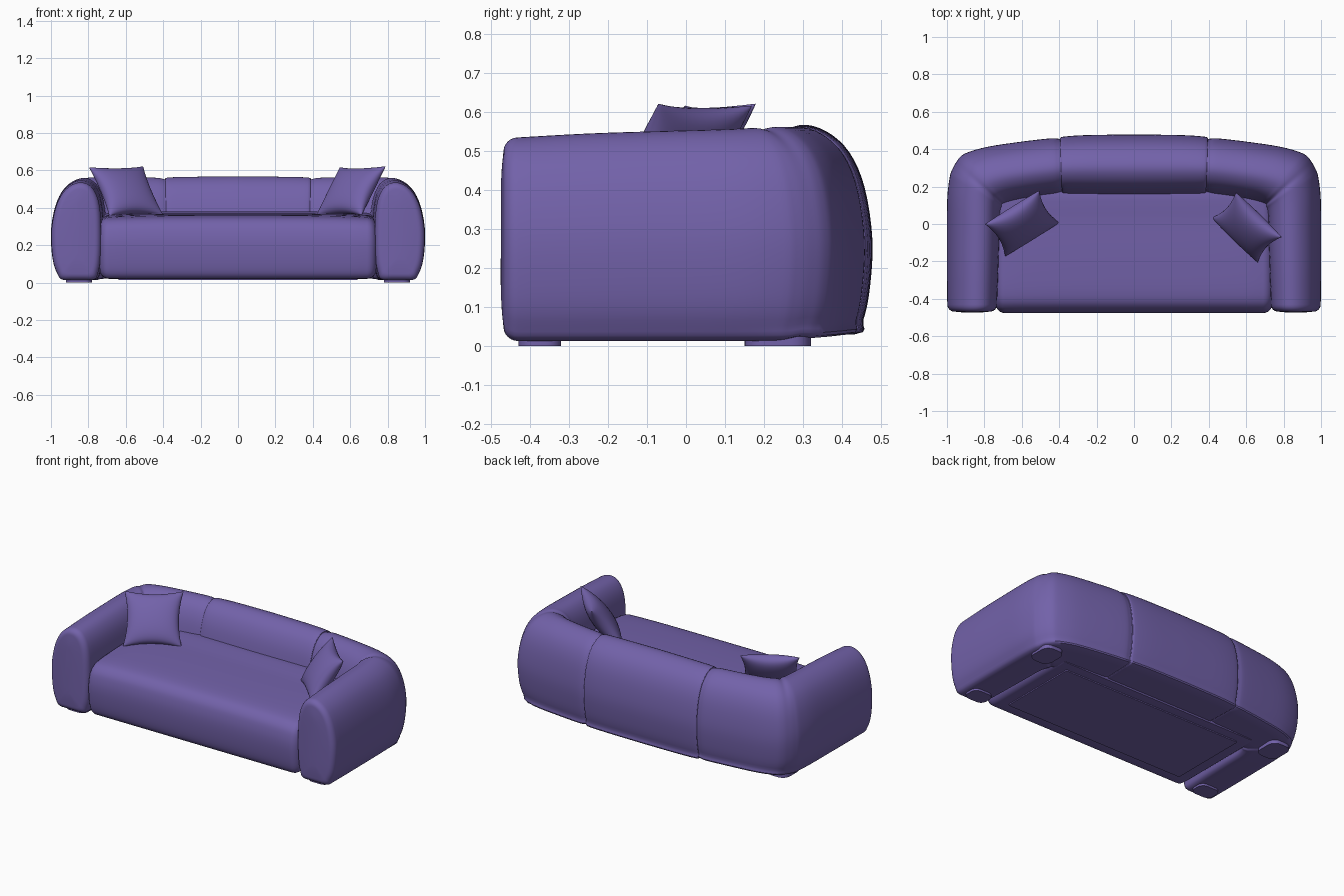
import bpy, bmesh, math
from mathutils import Vector

if "Cube" in bpy.data.objects:
    bpy.data.objects.remove(bpy.data.objects["Cube"])

fabric = bpy.data.materials.new("purple fabric")
fabric.diffuse_color = (0.17, 0.122, 0.40, 1)
fabric.use_nodes = True
fabric.node_tree.nodes["Principled BSDF"].inputs["Base Color"].default_value = fabric.diffuse_color


def finish(name, bm, angle=40):
    bmesh.ops.recalc_face_normals(bm, faces=bm.faces)
    me = bpy.data.meshes.new(name)
    bm.to_mesh(me)
    bm.free()
    ob = bpy.data.objects.new(name, me)
    bpy.context.collection.objects.link(ob)
    me.materials.append(fabric)
    bpy.ops.object.select_all(action='DESELECT')
    ob.select_set(True)
    bpy.context.view_layer.objects.active = ob
    bpy.ops.object.shade_smooth_by_angle(angle=math.radians(angle))
    return ob


def spline(pts, n, closed=False):
    """Catmull-Rom through points of any dimension."""
    out, m = [], len(pts)
    get = (lambda i: pts[i % m]) if closed else (lambda i: pts[max(0, min(m - 1, i))])
    for i in range(m if closed else m - 1):
        p = [get(i + k) for k in (-1, 0, 1, 2)]
        for s in range(n):
            t = s / n
            out.append(tuple(0.5 * (2 * b + (c - a) * t + (2 * a - 5 * b + 4 * c - d) * t * t
                                    + (3 * b - a - 3 * c + d) * t ** 3) for a, b, c, d in zip(*p)))
    if not closed:
        out.append(tuple(pts[-1]))
    return out


def loft(name, rings):
    bm = bmesh.new()
    vs = [[bm.verts.new(p) for p in r] for r in rings]
    n = len(vs[0])
    for a, b in zip(vs, vs[1:]):
        for i in range(n):
            bm.faces.new((a[i], a[(i + 1) % n], b[(i + 1) % n], b[i]))
    bm.faces.new(vs[0])
    bm.faces.new(vs[-1])
    return finish(name, bm)


# Arms and back: one roll lofted around a U
arm = [(.18, 0), (.06, .08), (.01, .25), (0, .5), (.02, .72), (.09, .87), (.23, .97), (.42, 1),
       (.62, .965), (.80, .87), (.93, .71), (1, .48), (.97, .22), (.88, .07), (.74, 0)]
back = [(.12, 0), (.04, .08), (0, .25), (0, .5), (.04, .66), (.12, .82), (.25, .94), (.44, 1),
        (.64, .97), (.82, .87), (.94, .7), (1, .45), (.98, .22), (.93, .07), (.86, 0)]
arm, back = spline(arm, 4, True), spline(back, 4, True)

# inner x, y, outer x, y, back-ness, bottom, top, seam inset
half = [(.732, -.43, .998, -.43, 0, .013, .535, 0),
        (.725, -.25, 1.0, -.25, 0, .013, .545, 0),
        (.72, -.08, 1.0, -.05, 0, .013, .551, 0),
        (.718, .03, .998, .14, 0, .013, .555, 0),
        (.712, .075, .985, .25, .2, .014, .558, 0),
        (.705, .092, .972, .29, .35, .015, .559, 0),
        (.70, .10, .957, .327, .5, .017, .558, .004),
        (.69, .107, .93, .357, .6, .02, .560, 0),
        (.67, .112, .89, .382, .8, .022, .562, 0),
        (.62, .122, .78, .413, 1, .025, .562, 0),
        (.52, .14, .60, .44, 1, .028, .561, 0),
        (.43, .152, .45, .457, 1, .03, .560, 0),
        (.40, .155, .41, .459, 1, .03, .558, .003),
        (.385, .156, .395, .461, 1, .03, .558, .006),
        (.37, .153, .38, .466, 1, .03, .561, 0),
        (.25, .15, .25, .475, 1, .03, .565, 0),
        (0, .148, 0, .478, 1, .03, .567, 0)]
half = spline(half, 4)


def section(st, dy=0.0, extra=0.0):
    ix, iy, ox, oy, k, zb, zt, d = st
    d += extra
    w = math.hypot(ox - ix, oy - iy)
    ring = []
    for (ua, wa), (ub, wb) in zip(arm, back):
        u = (ua + (ub - ua) * k - .5) * (1 - 2 * d / w) + .5
        z = max(0, wa + (wb - wa) * k)
        z = (z - .5) * (1 - 2 * d / (zt - zb)) + .5
        ring.append((ix + (ox - ix) * u, iy + (oy - iy) * u + dy, zb + (zt - zb) * z))
    return ring


def flip(r):
    return [(-x, y, z) for x, y, z in r]


caps = []
for e, dy in ((.11, -.044), (.075, -.042)):
    caps.append(section(half[0], dy, e))
for i in range(7):
    a = math.radians(90 - 15 * i)
    caps.append(section(half[0], -.038 * math.sin(a), .036 * (1 - math.cos(a))))
right = caps[:-1] + [section(s) for s in half]
loft("arms_and_back", right + [flip(r) for r in reversed(right[:-1])])

# Seat: plump front profile lofted across the width
prof = [(.22, .022), (0, .02), (-.25, .02), (-.40, .02), (-.445, .032), (-.466, .08), (-.476, .18), (-.47, .26),
        (-.445, .32), (-.38, .353), (-.2, .366), (0, .37), (.22, .368), (.24, .2)]
prof = spline(prof, 4, True)


def seat_ring(x, d):
    crown = 1 - .03 * (abs(x) / .74) ** 4
    return [(x, -.12 + (y + .12) * (1 - d / .36),
             .19 + (max(z, .02) * (crown if z > .19 else 1) - .19) * (1 - d / .17)) for y, z in prof]


ends = [seat_ring(.74 - .05 * (1 - math.sin(math.radians(a))), .05 * (1 - math.cos(math.radians(a))))
        for a in range(90, -1, -15)]
mid = [seat_ring(.69 * (1 - i / 8), 0) for i in range(1, 9)]
right = ends + mid
loft("seat", right + [flip(r) for r in reversed(right[:-1])])


# Rounded boxes for feet and the underside panel
def box(name, x0, x1, y0, y1, z0, z1, r):
    bm = bmesh.new()
    bmesh.ops.create_cube(bm, size=1)
    for v in bm.verts:
        v.co = ((x0 + x1) / 2 + v.co.x * (x1 - x0), (y0 + y1) / 2 + v.co.y * (y1 - y0),
                (z0 + z1) / 2 + v.co.z * (z1 - z0))
    up = [e for e in bm.edges if abs(e.verts[0].co.z - e.verts[1].co.z) > 1e-4]
    bmesh.ops.bevel(bm, geom=up, offset=r, segments=6, profile=.5, affect='EDGES')
    return finish(name, bm)


for side, s in (("right", 1), ("left", -1)):
    xs = sorted((s * .78, s * .92))
    box(side + "_front_foot", *xs, -.43, -.32, 0, .03, .04)
    box(side + "_back_foot", *xs, .15, .32, 0, .035, .05)
box("underside_panel", -.64, .64, -.36, .16, .013, .03, .01)


# Scatter pillows: pinched squares with concave edges
def pillow(name, centre, across, up, thick):
    c, a, u = Vector(centre), Vector(across) / 2, Vector(up) / 2
    n = a.cross(u).normalized()
    N = 20
    bm = bmesh.new()
    for sgn in (1, -1):
        g = []
        for i in range(N + 1):
            row = []
            for j in range(N + 1):
                p, q = (math.sin(math.pi / 2 * (2 * k / N - 1)) for k in (i, j))
                h = thick * max(0, (1 - p * p) * (1 - q * q)) ** .45
                x = p * (1 - .13 * (1 - q * q) * p * p)
                y = q * (1 - .13 * (1 - p * p) * q * q)
                row.append(bm.verts.new(c + a * x + u * y + n * h * sgn))
            g.append(row)
        for i in range(N):
            for j in range(N):
                bm.faces.new((g[i][j], g[i + 1][j], g[i + 1][j + 1], g[i][j + 1]))
    bmesh.ops.remove_doubles(bm, verts=bm.verts, dist=1e-5)
    return finish(name, bm, 60)


pillow("left_pillow", (-.598, .003, .488), (.29, .18, .005), (-.108, .172, .262), .06)
pillow("right_pillow", (.603, -.018, .488), (.245, -.24, .005), (.128, .135, .262), .06)
